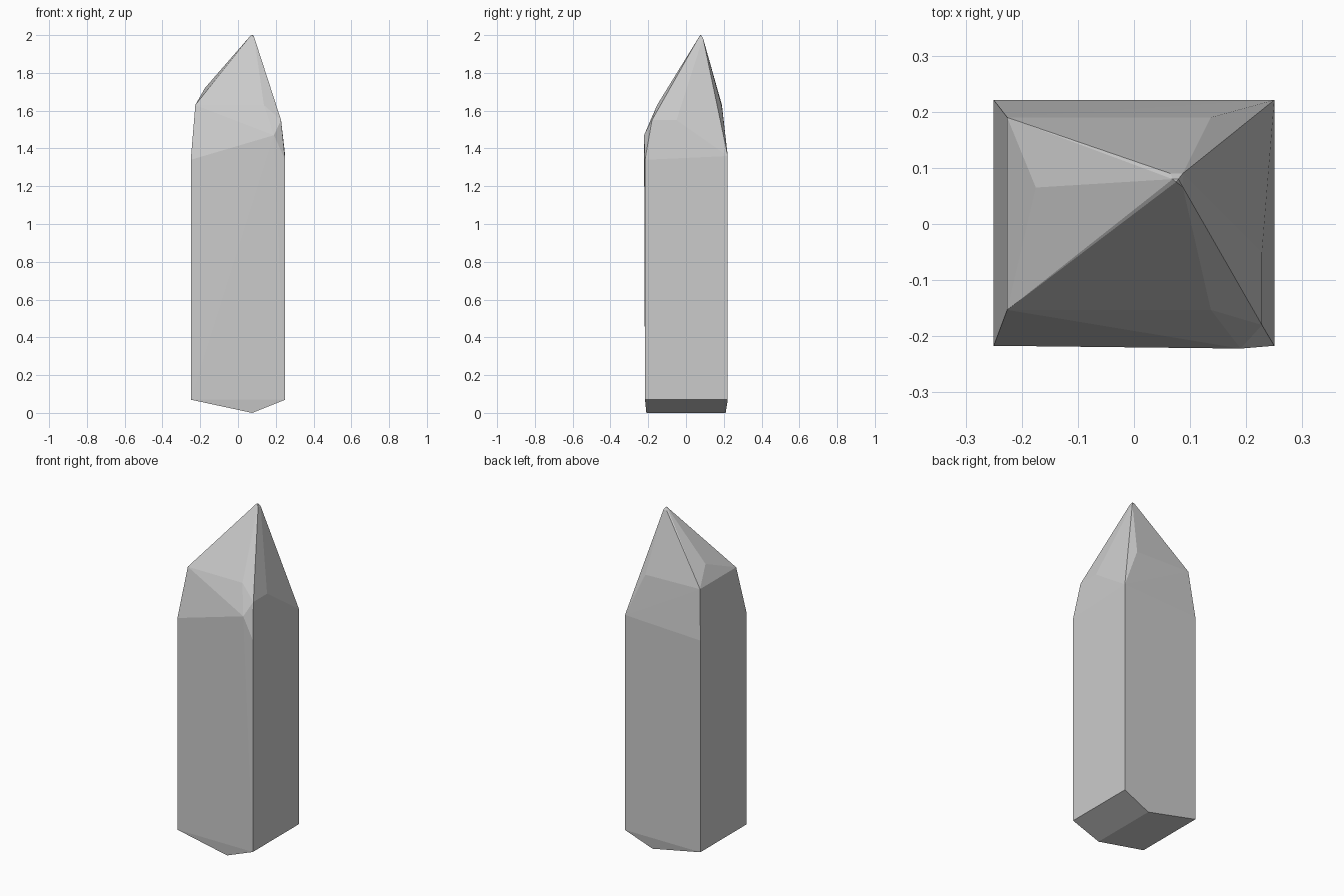
import bpy, bmesh, math

if "Cube" in bpy.data.objects:
    bpy.data.objects.remove(bpy.data.objects["Cube"])

# Single stone-grey colour
grey = bpy.data.materials.new("crystal grey")
grey.diffuse_color = (0.6, 0.6, 0.6, 1)
grey.use_nodes = True
grey.node_tree.nodes["Principled BSDF"].inputs["Base Color"].default_value = grey.diffuse_color

# Bottom wedge ridge
ridge = [(0.075, -0.21, 0), (0.075, 0.21, 0)]

# Rectangular shaft, lower and upper corners
base = [(x, y, 0.07) for x in (-0.25, 0.25) for y in (-0.217, 0.221)]
shoulder = [(-0.25, -0.217, 1.34), (-0.25, 0.221, 1.34),
            (0.25, -0.217, 1.34), (0.25, 0.221, 1.36)]

# Irregular facet corners under the point
facets = [(0.19, -0.222, 1.47), (0.228, -0.18, 1.55), (0.228, -0.05, 1.55),
          (-0.226, -0.153, 1.63), (-0.226, 0.19, 1.63), (-0.175, 0.065, 1.72),
          (0.137, 0.19, 1.62), (0.137, -0.153, 1.63)]

# Tiny blunt tip
tip = [(0.065, 0.09, 1.985), (0.087, 0.09, 1.985), (0.087, 0.066, 1.985),
       (0.069, 0.08, 2.0), (0.079, 0.08, 2.0), (0.075, 0.075, 2.0)]

# Wrap the corner points in a faceted convex shell
bm = bmesh.new()
for p in ridge + base + shoulder + facets + tip:
    bm.verts.new(p)
hull = bmesh.ops.convex_hull(bm, input=bm.verts)
loose = [v for v in bm.verts if not v.link_faces]
bmesh.ops.delete(bm, geom=loose, context='VERTS')
bmesh.ops.dissolve_limit(bm, angle_limit=math.radians(0.3),
                         verts=bm.verts, edges=bm.edges)
bmesh.ops.recalc_face_normals(bm, faces=bm.faces)

mesh = bpy.data.meshes.new("crystal")
bm.to_mesh(mesh)
bm.free()
mesh.materials.append(grey)
crystal = bpy.data.objects.new("crystal", mesh)
bpy.context.collection.objects.link(crystal)
